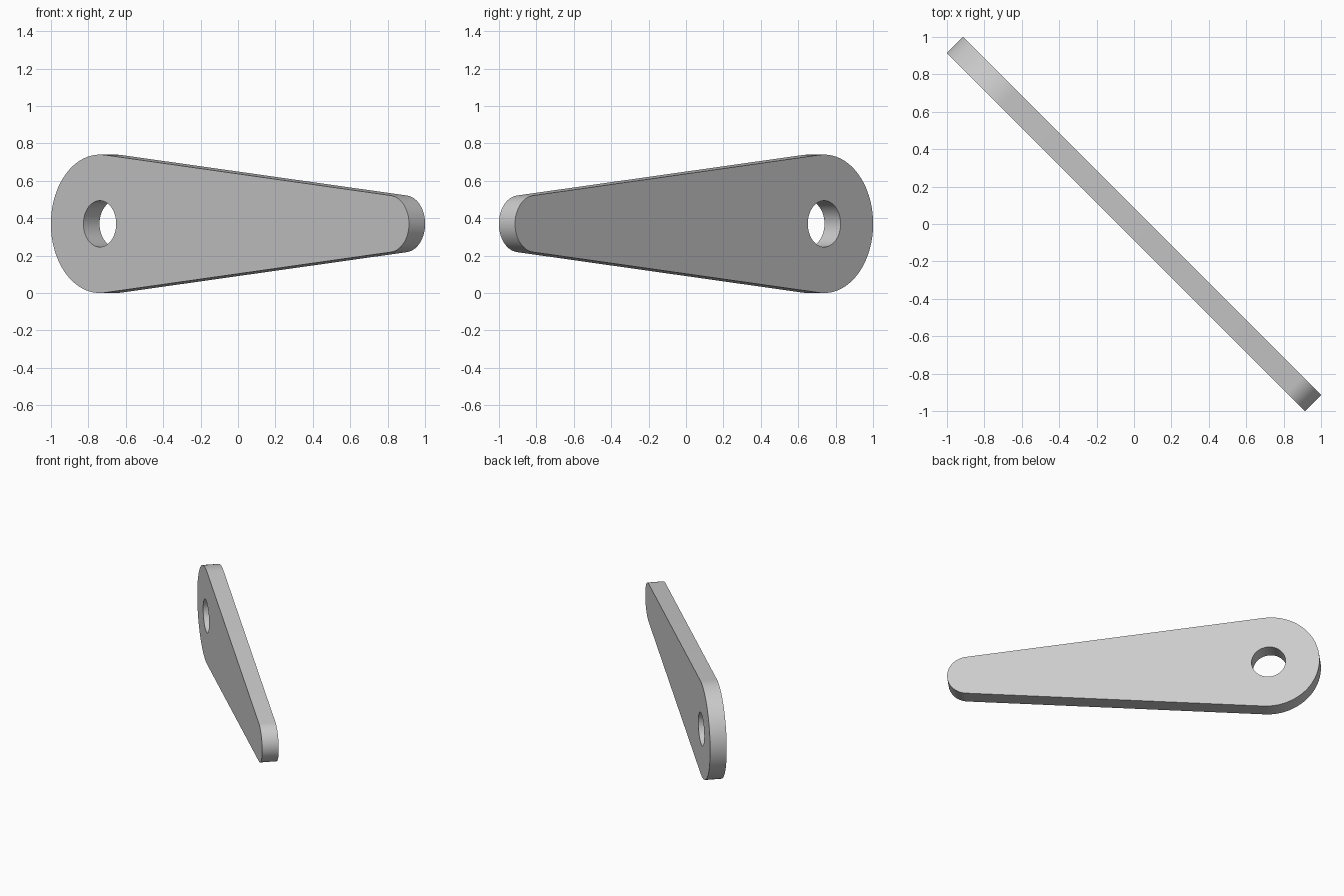
import bpy, bmesh
from math import sin, cos, pi, asin, radians

if "Cube" in bpy.data.objects:
    bpy.data.objects.remove(bpy.data.objects["Cube"])

# Lever plate: two end circles joined by tangent lines, with one hole
R, r, HOLE = 0.37, 0.152, 0.124
U_BIG, U_SMALL = -0.984, 1.202
THICK = 0.122


def arc(u, rad, a0, a1, n):
    return [(u + rad * cos(a0 + (a1 - a0) * i / n),
             rad * sin(a0 + (a1 - a0) * i / n)) for i in range(n + 1)]


def add_loop(curve, pts):
    s = curve.splines.new('POLY')
    s.points.add(len(pts) - 1)
    for p, (x, y) in zip(s.points, pts):
        p.co = (x, y, 0, 1)
    s.use_cyclic_u = True


# Profile with hole, extruded to thickness
t = pi / 2 - asin((R - r) / (U_SMALL - U_BIG))
curve = bpy.data.curves.new("lever_plate", 'CURVE')
curve.dimensions = '2D'
curve.fill_mode = 'BOTH'
curve.extrude = THICK / 2
add_loop(curve, arc(U_BIG, R, t, 2 * pi - t, 48) + arc(U_SMALL, r, -t, t, 32))
add_loop(curve, arc(U_BIG, HOLE, 0, 2 * pi, 48)[:-1])

# Stand the plate upright on the diagonal
plate = bpy.data.objects.new("lever_plate", curve)
bpy.context.collection.objects.link(plate)
plate.location = (0, 0, R)
plate.rotation_euler = (radians(90), 0, radians(-45))
bpy.context.view_layer.objects.active = plate
plate.select_set(True)
bpy.ops.object.convert(target='MESH')
plate = bpy.context.object

# Weld caps to the rim
bm = bmesh.new()
bm.from_mesh(plate.data)
bmesh.ops.remove_doubles(bm, verts=bm.verts, dist=0.0005)
bmesh.ops.recalc_face_normals(bm, faces=bm.faces)
bm.to_mesh(plate.data)
bm.free()
bpy.ops.object.shade_smooth_by_angle(angle=radians(30))
